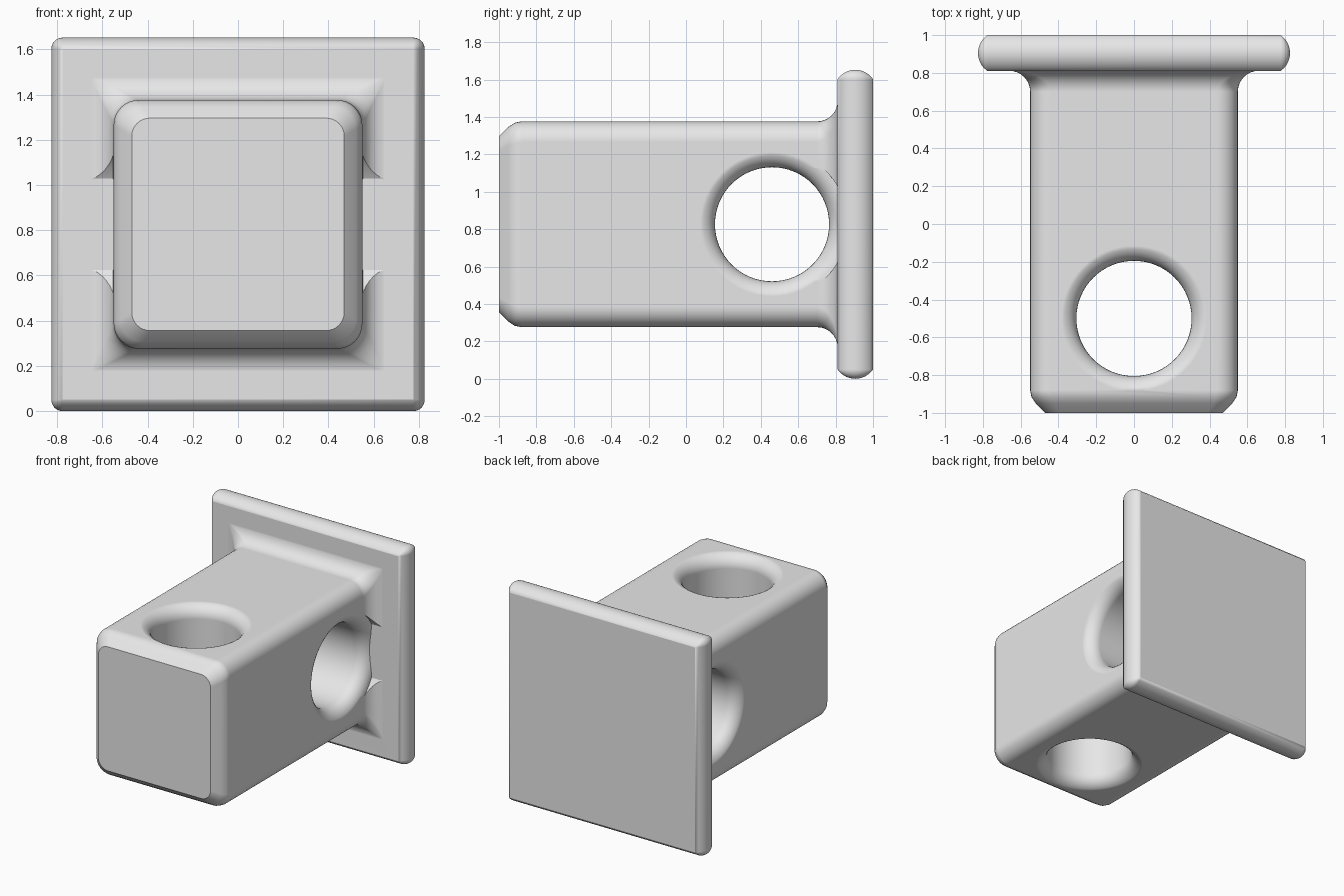
import bpy, bmesh
from math import sin, cos, pi, radians, sqrt
from mathutils import Matrix, Vector

cube = bpy.data.objects.get("Cube")
if cube:
    bpy.data.objects.remove(cube)

MID = 0.826          # height of the central axis
HALF = 0.55          # half width of the block
FLANGE_Y = 0.81      # front face of the flange

grey = bpy.data.materials.new("plain grey")
grey.use_nodes = True
grey.diffuse_color = (0.8, 0.8, 0.8, 1)
grey.node_tree.nodes["Principled BSDF"].inputs["Base Color"].default_value = (0.8, 0.8, 0.8, 1)


def loft(name, rings, place, segs=8):
    """Skin rounded squares given as (y, half width, corner radius)."""
    bm = bmesh.new()
    loops = []
    for y, half, rad in rings:
        loop = []
        for q in range(4):
            for i in range(segs + 1):
                a = (q + i / segs) * pi / 2
                mid = (q + 0.5) * pi / 2
                c = (half - rad) * sqrt(2)
                loop.append(bm.verts.new((c * cos(mid) + rad * cos(a), y,
                                          c * sin(mid) + rad * sin(a))))
        loops.append(loop)
    n = len(loops[0])
    for a, b in zip(loops, loops[1:]):
        for i in range(n):
            j = (i + 1) % n
            bm.faces.new((a[i], a[j], b[j], b[i]))
    bm.faces.new(loops[0])
    bm.faces.new(loops[-1])
    bmesh.ops.remove_doubles(bm, verts=bm.verts, dist=1e-5)
    bmesh.ops.recalc_face_normals(bm, faces=bm.faces)
    mesh = bpy.data.meshes.new(name)
    bm.transform(place)
    bm.to_mesh(mesh)
    bm.free()
    mesh.materials.append(grey)
    obj = bpy.data.objects.new(name, mesh)
    bpy.context.collection.objects.link(obj)
    return obj


def combine(target, other, operation):
    """Apply a boolean and drop the helper."""
    mod = target.modifiers.new(operation, 'BOOLEAN')
    mod.operation = operation
    mod.solver = 'EXACT'
    mod.object = other
    bpy.context.view_layer.objects.active = target
    bpy.ops.object.modifier_apply(modifier=mod.name)
    bpy.data.objects.remove(other)


up = Matrix.Translation((0, 0, MID))

# Block: chamfered nose, straight sides, flared foot with mitred corners
rings = [(-1, 0.47, 0.08), (-0.95, 0.52, 0.10), (-0.915, 0.543, 0.11), (-0.88, HALF, 0.11)]
FILLET = 0.11
for i in range(9):
    t = i / 8 * pi / 2
    rings.append((FLANGE_Y + 0.001 - FILLET + FILLET * sin(t),
                  HALF + FILLET * (1 - cos(t)), FILLET * cos(t)))
rings.append((FLANGE_Y + 0.07, HALF + FILLET, 0))
block = loft("flanged_block", rings, up)

# Cross holes with rounded rims
HOLE, RIM = 0.305, 0.10
rim = []
for i in range(9):
    t = i / 8 * pi / 2
    rim.append((HALF - RIM + 0.002 + RIM * sin(t), HOLE + RIM * (1 - cos(t))))
rim.append((0.72, HOLE + RIM))
profile = [(-y, r, r) for y, r in reversed(rim)] + [(y, r, r) for y, r in rim]
for y, axis in ((-0.5, 'X'), (0.46, 'Z')):
    place = Matrix.Translation((0, y, MID)) @ Matrix.Rotation(radians(90), 4, axis)
    combine(block, loft("hole_cutter", profile, place, 16), 'DIFFERENCE')

# Flange: square plate with bulged edges
MIDDLE, THICK, BULGE = 0.905, 0.095, 0.05
radius = (THICK ** 2 + BULGE ** 2) / (2 * BULGE)
edge = []
for i in range(13):
    d = THICK * (i / 6 - 1)
    grow = max(0, sqrt(radius ** 2 - d ** 2) - radius + BULGE)
    edge.append((MIDDLE + d, 0.776 + grow, grow))
combine(block, loft("flange", edge, up), 'UNION')

# Smooth shading with crisp edges and flat large faces
bpy.ops.object.select_all(action='DESELECT')
block.select_set(True)
bpy.context.view_layer.objects.active = block
bpy.ops.object.shade_smooth_by_angle(angle=radians(30))
weighted = block.modifiers.new("weighted_normals", 'WEIGHTED_NORMAL')
weighted.keep_sharp = True
